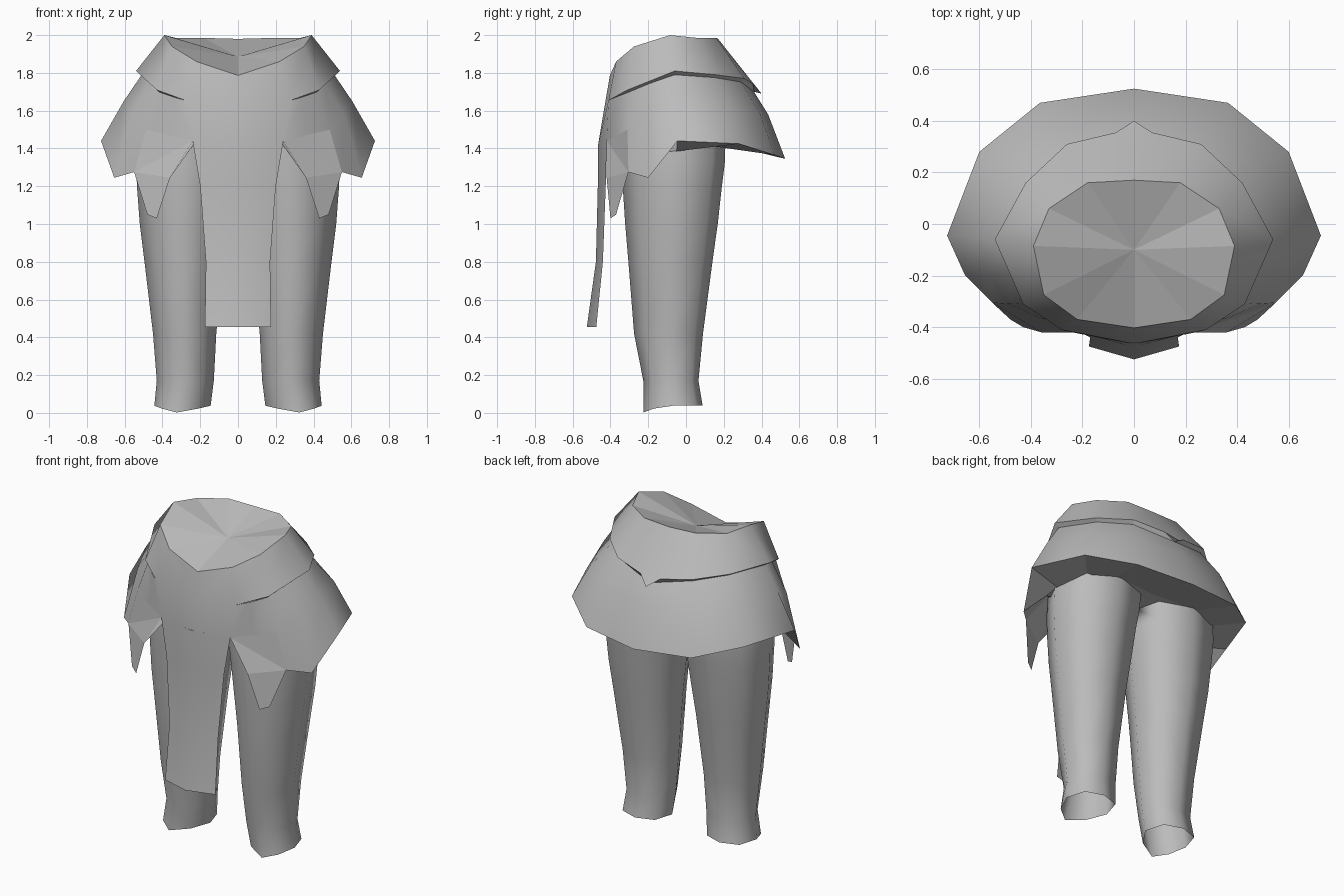
import bpy, bmesh, math
from mathutils import Vector

if "Cube" in bpy.data.objects:
    bpy.data.objects.remove(bpy.data.objects["Cube"])

grey = bpy.data.materials.new("cloth_grey")
grey.diffuse_color = (0.5, 0.5, 0.5, 1)
grey.use_nodes = True
grey.node_tree.nodes["Principled BSDF"].inputs["Base Color"].default_value = grey.diffuse_color


def sheet(name, groups, inside, closed=False, angle=75, smooth=True):
    """Loft groups of right-half rings, face them away from `inside`, mirror them."""
    bm = bmesh.new()
    for rings in groups:
        rows = [[bm.verts.new(p) for p in r] for r in rings]
        n = len(rings[0])
        for a, b in zip(rows, rows[1:]):
            for i in range(n if closed else n - 1):
                j = (i + 1) % n
                bm.faces.new((a[i], a[j], b[j], b[i]))
    bmesh.ops.remove_doubles(bm, verts=bm.verts, dist=1e-4)
    bm.normal_update()
    for f in bm.faces:
        c = f.calc_center_median()
        ref = Vector((inside[0], inside[1], c.z if inside[2] is None else inside[2]))
        if f.normal.dot(c - ref) < 0:
            f.normal_flip()
    me = bpy.data.meshes.new(name)
    bm.to_mesh(me)
    bm.free()
    ob = bpy.data.objects.new(name, me)
    bpy.context.collection.objects.link(ob)
    me.materials.append(grey)
    m = ob.modifiers.new("mirror", 'MIRROR')
    m.use_clip = True
    m.merge_threshold = 0.001
    bpy.ops.object.select_all(action='DESELECT')
    ob.select_set(True)
    bpy.context.view_layer.objects.active = ob
    bpy.ops.object.modifier_apply(modifier="mirror")
    if smooth:
        bpy.ops.object.shade_smooth_by_angle(angle=math.radians(angle))
    return ob


# Half outlines, all running from back centre to front
rim = [(0, .17, 1.98), (.18, .16, 1.985), (.33, .06, 1.985), (.39, -.085, 2),
       (.35, -.275, 1.94), (.22, -.37, 1.86), (0, -.403, 1.787)]
yoke_edge = [(0, .40, 1.69), (.07, .355, 1.74), (.26, .31, 1.77), (.42, .16, 1.79),
             (.54, -.06, 1.81), (.43, -.31, 1.71), (.28, -.41, 1.655), (0, -.435, 1.6)]
skirt_top = [(0, .36, 1.70), (.25, .29, 1.752), (.40, .15, 1.775), (.51, -.06, 1.79),
             (.46, -.2, 1.745), (.415, -.305, 1.697), (.34, -.37, 1.672), (.28, -.41, 1.655)]
skirt_mid = [(0, .435, 1.58), (.31, .39, 1.59), (.51, .23, 1.62), (.605, -.05, 1.65),
             (.56, -.2, 1.58), (.485, -.31, 1.5), (.363, -.365, 1.47), (.24, -.42, 1.44)]
skirt_hem = [(0, .525, 1.345), (.365, .47, 1.365), (.6, .28, 1.425), (.725, -.045, 1.44),
             (.655, -.2, 1.245), (.55, -.305, 1.275), (.36, -.42, 1.245), (.24, -.42, 1.44)]
lining = [(0, .18, 1.43), (.3, .2, 1.43), (.45, .12, 1.415), (.53, -.05, 1.385),
          (.52, -.16, 1.38), (.42, -.27, 1.46), (.3, -.32, 1.47), (.2, -.33, 1.47)]
flap = [[(.24, -.42, 1.44), (0, -.465, 1.42)], [(.2, -.425, 1.2), (0, -.467, 1.2)],
        [(.17, -.44, .8), (0, -.477, .8)], [(.175, -.475, .455), (0, -.525, .455)]]

# Waist cap: shallow faceted fan
sheet("waist_cap", [[rim, [(0, -.1, 1.885)] * 7]], (0, -.1, 0), smooth=False)
# Hip yoke, flared skirt and long creased front flap, joined at the front corners
sheet("waist_wrap", [[rim[:1] + rim, yoke_edge],
                     [skirt_top, skirt_mid],
                     [skirt_mid[:6], skirt_hem[:6]],
                     [yoke_edge[6:]] + flap], (0, -.1, 1.4))
# Narrow fold under the yoke edge
tuck = [skirt_top[i] for i in (0, 0, 1, 2, 3, 5, 7)]
sheet("yoke_underside", [[yoke_edge[:7], tuck]], (0, -.1, 2.6), smooth=False)
# Closed underside of the skirt
hem_loop = skirt_hem + [(0, -.465, 1.44)]
sheet("skirt_lining", [[hem_loop, lining + [(0, -.33, 1.47)], [(0, -.08, 1.42)] * 9]],
      (0, -.1, 3), smooth=False)
# Faceted tabs with points hanging from the skirt front
inner, ridge, outer, low = skirt_mid[7], skirt_mid[5], skirt_hem[5], skirt_hem[6]
sheet("hem_point", [[[ridge, inner], [outer, inner], [outer, low],
                     [(.48, -.37, 1.05), (.43, -.40, 1.03)]]], (.3, 0, 1.2), smooth=False)

# Trouser legs: z, inner x, outer x, front y, back y
sections = [(.038, .145, .443, -.226, .088), (.17, .128, .43, -.226, .066),
            (.42, .115, .45, -.275, .09), (.8, .08, .495, -.305, .14),
            (1.0, .055, .52, -.322, .168), (1.2, .03, .535, -.335, .19),
            (1.32, .012, .54, -.34, .205), (1.46, 0, .53, -.34, .21)]
legs = []
N = 8
for k, (z, x0, x1, y0, y1) in enumerate(sections):
    ring = []
    for i in range(N):
        a = 2 * math.pi * i / N
        # fuller at the back, more pointed at the shin
        power = 1.25 if math.sin(a) < -.1 else .8
        c, s = (0 if abs(v) < 1e-6 else math.copysign(abs(v) ** power, v)
                for v in (math.cos(a), math.sin(a)))
        cuff = min(s, 0) * abs(s) if k == 0 else 0    # cuff dips at the front
        ring.append(((x0 + x1) / 2 + (x1 - x0) / 2 * c - .03 * cuff,
                     (y0 + y1) / 2 + (y1 - y0) / 2 * s, z + .036 * cuff))
    legs.append(ring)
sheet("trouser_legs", [legs], (.29, -.08, None), closed=True)
